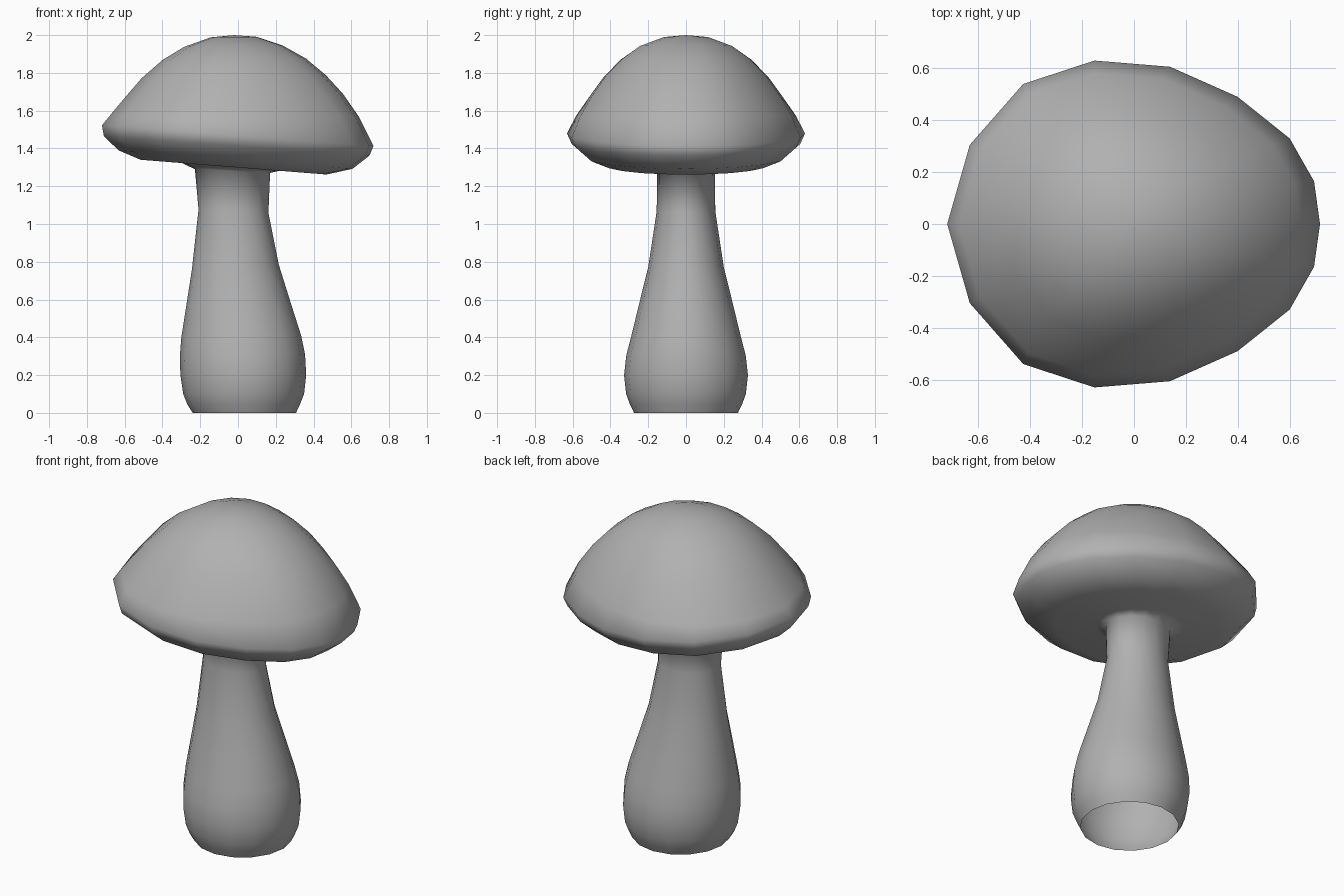
import bpy, bmesh, math

# Half outline of the cap seen from above (unit size), right tip to left tip
HALF = [(1, 0), (.968, .262), (.837, .524), (.558, .778), (.195, .962),
        (-.21, 1), (-.592, .857), (-.879, .484), (-1, 0)]
OUTLINE = HALF + [(u, -v) for u, v in HALF[-2:0:-1]]

# Cross-sections: left x, left z, right x, right z, half depth, cap outline share
RINGS = [
    # domed cap
    (-.145, 1.988, .10, 1.991, .12, .6),
    (-.285, 1.938, .235, 1.946, .25, .7),
    (-.40, 1.868, .36, 1.876, .35, .8),
    (-.51, 1.772, .465, 1.788, .44, .88),
    (-.617, 1.648, .555, 1.69, .52, .95),
    (-.675, 1.578, .642, 1.565, .582, 1),
    (-.72, 1.522, .717, 1.413, .63, 1),
    # rolled edge and underside
    (-.71, 1.464, .697, 1.363, .605, 1),
    (-.632, 1.39, .606, 1.292, .52, 1),
    (-.516, 1.34, .468, 1.262, .42, .8),
    (-.304, 1.326, .22, 1.282, .22, .2),
    # stem
    (-.228, 1.29, .17, 1.27, .154, 0),
    (-.209, 1.077, .161, 1.06, .155, 0),
    (-.244, .76, .216, .785, .2, 0),
    (-.275, .56, .28, .58, .25, 0),
    (-.30, .40, .334, .41, .29, 0),
    (-.308, .30, .355, .31, .316, 0),
    (-.305, .20, .361, .20, .328, 0),
    (-.29, .10, .35, .10, .317, 0),
    (-.268, .045, .328, .045, .297, 0),
    (-.24, 0, .307, 0, .275, 0),
]

bm = bmesh.new()
loops = []
for xl, zl, xr, zr, depth, share in RINGS:
    loop = []
    for i, (u, v) in enumerate(OUTLINE):
        a = 2 * math.pi * i / len(OUTLINE)
        u = share * u + (1 - share) * math.cos(a)
        v = share * v + (1 - share) * math.sin(a)
        t = (u + 1) / 2
        loop.append(bm.verts.new((xl + (xr - xl) * t, v * depth, zl + (zr - zl) * t)))
    loops.append(loop)

# Skin between sections, a fan at the crown, open base
n = len(OUTLINE)
crown = bm.verts.new((-.02, 0, 2))
for i in range(n):
    j = (i + 1) % n
    bm.faces.new((crown, loops[0][i], loops[0][j]))
    for a, b in zip(loops, loops[1:]):
        bm.faces.new((a[i], b[i], b[j], a[j]))
for f in bm.faces:
    f.smooth = True

mesh = bpy.data.meshes.new("mushroom")
bm.to_mesh(mesh)
bm.free()

# Darker grey surface
grey = bpy.data.materials.new("dark_grey")
grey.diffuse_color = (.44, .44, .44, 1)
mesh.materials.append(grey)
bpy.context.collection.objects.link(bpy.data.objects.new("mushroom", mesh))
